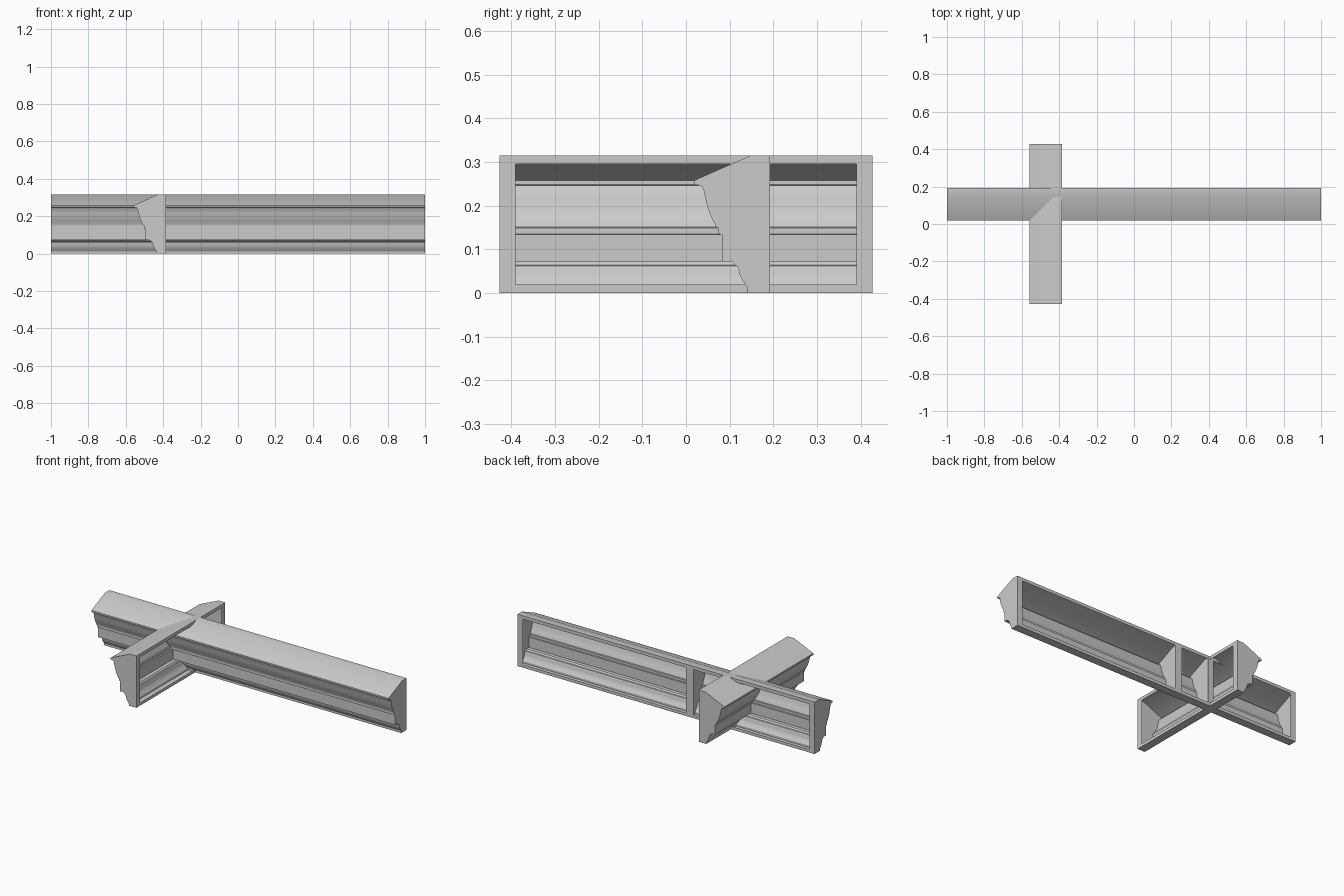
import bpy, bmesh
from mathutils import Matrix

if "Cube" in bpy.data.objects:
    bpy.data.objects.remove(bpy.data.objects["Cube"])

# Moulding cross-section: (depth position, height), from top back edge round the front to bottom back edge
BACK = 0.192
PROFILE = [
    (BACK, 0.315), (0.148, 0.315), (0.019, 0.258), (0.019, 0.248), (0.034, 0.246),
    (0.040, 0.238), (0.045, 0.215), (0.050, 0.195), (0.058, 0.173), (0.067, 0.157),
    (0.068, 0.151), (0.074, 0.149), (0.074, 0.135), (0.082, 0.134), (0.082, 0.072),
    (0.104, 0.072), (0.109, 0.068), (0.111, 0.064), (0.117, 0.062), (0.122, 0.051),
    (0.122, 0.044), (0.130, 0.028), (0.141, 0.012), (0.141, 0.0), (BACK, 0.0),
]


def cornice(name, a, b, post_a=0.036, post_b=0.036, matrix=Matrix()):
    """Hollow moulding running along x from a to b, with end caps and an open framed back."""
    bm = bmesh.new()
    left = [bm.verts.new((a, y, z)) for y, z in PROFILE]
    right = [bm.verts.new((b, y, z)) for y, z in PROFILE]
    # moulded front, top and underside
    for i in range(len(PROFILE) - 1):
        bm.faces.new((left[i], left[i + 1], right[i + 1], right[i]))
    # end caps
    bm.faces.new(left[::-1])
    bm.faces.new(right)
    # rectangular rim round the open back
    outer = [left[0], right[0], right[-1], left[-1]]
    corners = [(a + post_a, 0.295), (b - post_b, 0.295), (b - post_b, 0.019), (a + post_a, 0.019)]
    inner = [bm.verts.new((x, BACK, z)) for x, z in corners]
    for i in range(4):
        j = (i + 1) % 4
        bm.faces.new((outer[i], outer[j], inner[j], inner[i]))
    bmesh.ops.recalc_face_normals(bm, faces=bm.faces)
    bm.transform(matrix)
    if matrix.determinant() < 0:
        bmesh.ops.reverse_faces(bm, faces=bm.faces)
    mesh = bpy.data.meshes.new(name)
    bm.to_mesh(mesh)
    bm.free()
    obj = bpy.data.objects.new(name, mesh)
    bpy.context.collection.objects.link(obj)
    bpy.context.view_layer.objects.active = obj
    bpy.ops.object.select_all(action='DESELECT')
    obj.select_set(True)
    bpy.ops.object.shade_smooth_by_angle(angle=0.52)
    return obj


# Long run in three sections, each closed by its own caps
cornice("long_cornice_left", -1.0, -0.385, post_b=0.025)
cornice("long_cornice_middle", -0.385, -0.16, post_a=0.015, post_b=0.025)
cornice("long_cornice_right", -0.16, 1.0, post_a=0.025)

# Short crossing run: swap x and y so the moulding faces -x and the open back faces +x
swap = Matrix(((0, 1, 0, -0.577), (1, 0, 0, 0), (0, 0, 1, 0), (0, 0, 0, 1)))
cornice("cross_cornice", -0.427, 0.427, matrix=swap)
